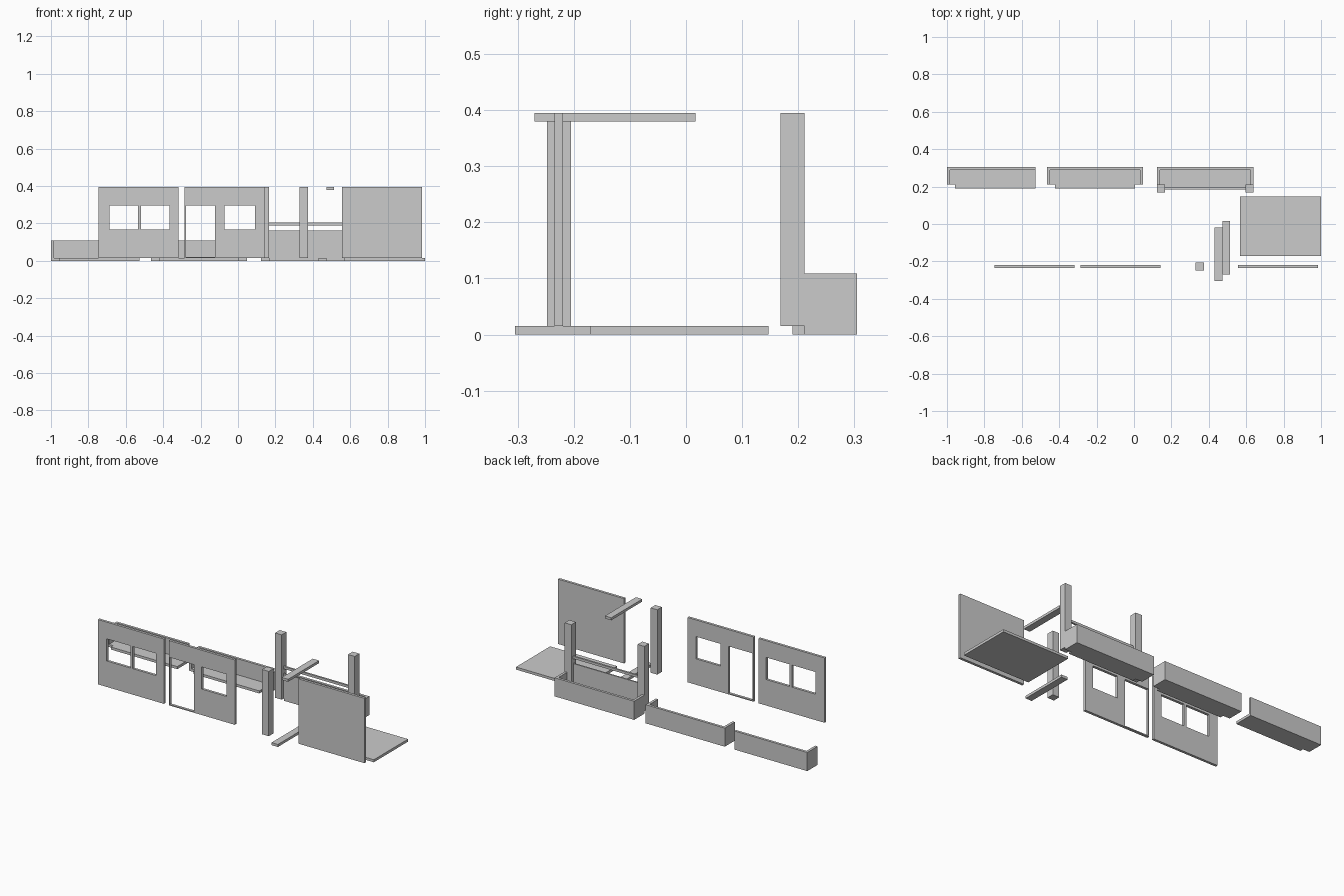
import bpy
from mathutils import Matrix

if "Cube" in bpy.data.objects:
    bpy.data.objects.remove(bpy.data.objects["Cube"])


def prism(name, loops, lo, hi, upright=False):
    """Extrude outline loops (first outer, rest holes) from lo to hi.
    Flat: loops in x,y along z. Upright: loops in x,z along y."""
    curve = bpy.data.curves.new(name, 'CURVE')
    curve.dimensions = '2D'
    curve.fill_mode = 'BOTH'
    curve.extrude = (hi - lo) / 2
    for loop in loops:
        sp = curve.splines.new('POLY')
        sp.points.add(len(loop) - 1)
        for p, (u, v) in zip(sp.points, loop):
            p.co = (u, v, 0, 1)
        sp.use_cyclic_u = True
    tmp = bpy.data.objects.new(name + "_curve", curve)
    bpy.context.collection.objects.link(tmp)
    bpy.context.view_layer.update()
    dg = bpy.context.evaluated_depsgraph_get()
    mesh = bpy.data.meshes.new_from_object(tmp.evaluated_get(dg))
    bpy.data.objects.remove(tmp)
    mid = (lo + hi) / 2
    if upright:
        mesh.transform(Matrix.Translation((0, mid, 0)) @ Matrix.Rotation(1.5707963, 4, 'X'))
    else:
        mesh.transform(Matrix.Translation((0, 0, mid)))
    for poly in mesh.polygons:
        poly.use_smooth = False
    ob = bpy.data.objects.new(name, mesh)
    bpy.context.collection.objects.link(ob)
    return ob


def rect(u0, u1, v0, v1):
    return [(u0, v0), (u1, v0), (u1, v1), (u0, v1)]


def box(name, x0, x1, y0, y1, z0, z1):
    return prism(name, [rect(x0, x1, y0, y1)], z0, z1)


T = 0.015          # board thickness
TOP = 0.395        # wall and post top
POST = 0.043       # post width


# Wall panels with openings
def wall(name, x0, holes):
    prism(name, [rect(x0, x0 + 0.428, T, TOP)] + [rect(*h) for h in holes],
          -0.234, -0.219, upright=True)


wall("window_wall", -0.745, [(-0.688, -0.535, 0.167, 0.297),
                             (-0.519, -0.367, 0.167, 0.297)])
wall("door_wall", -0.285, [(-0.279, -0.123, 0.021, 0.297),
                           (-0.072, 0.09, 0.167, 0.297)])
wall("plain_wall", 0.555, [])

# Floor slab and two beams
box("floor_slab", 0.567, 1.0, -0.17, 0.147, 0, T)
box("lower_beam", 0.431, 0.472, -0.305, -0.018, 0, T)
box("upper_beam", 0.473, 0.514, -0.27, 0.017, TOP - T, TOP)

# Free-standing post
box("post", 0.33, 0.33 + POST, -0.248, -0.205, T, TOP)


# Balconies: floor with post notches and a parapet round the outside
def balcony(name, x0, x1, right_end=True):
    yi, yn, yo = 0.19, 0.211, 0.305
    if right_end:
        floor_r = [(x1 - POST, yi), (x1 - POST, yn), (x1, yn)]
        para_r = [(x1, yo), (x1, yn), (x1 - T, yn), (x1 - T, yo - T)]
    else:
        floor_r = [(x1, yi)]
        para_r = [(x1, yo), (x1, yo - T)]
    prism(name + "_floor", [[(x0, yo), (x0, yn), (x0 + POST, yn), (x0 + POST, yi)]
                            + floor_r + [(x1, yo)]], 0, T)
    prism(name + "_parapet", [[(x0 + T, yo - T), (x0 + T, yn), (x0, yn), (x0, yo)]
                              + para_r], T, 0.109)


balcony("end_balcony", -1.0, -0.527, right_end=False)
balcony("middle_balcony", -0.465, 0.048)
balcony("post_balcony", 0.123, 0.639)

# Posts, railing and low panel of the last balcony
for side, x in (("left", 0.123), ("right", 0.596)):
    box(side + "_balcony_post", x, x + POST, 0.168, 0.211, T, TOP)
box("balcony_rail", 0.166, 0.596, 0.184, 0.195, 0.19, 0.204)
box("balcony_panel", 0.166, 0.596, 0.185, 0.193, T, 0.161)
